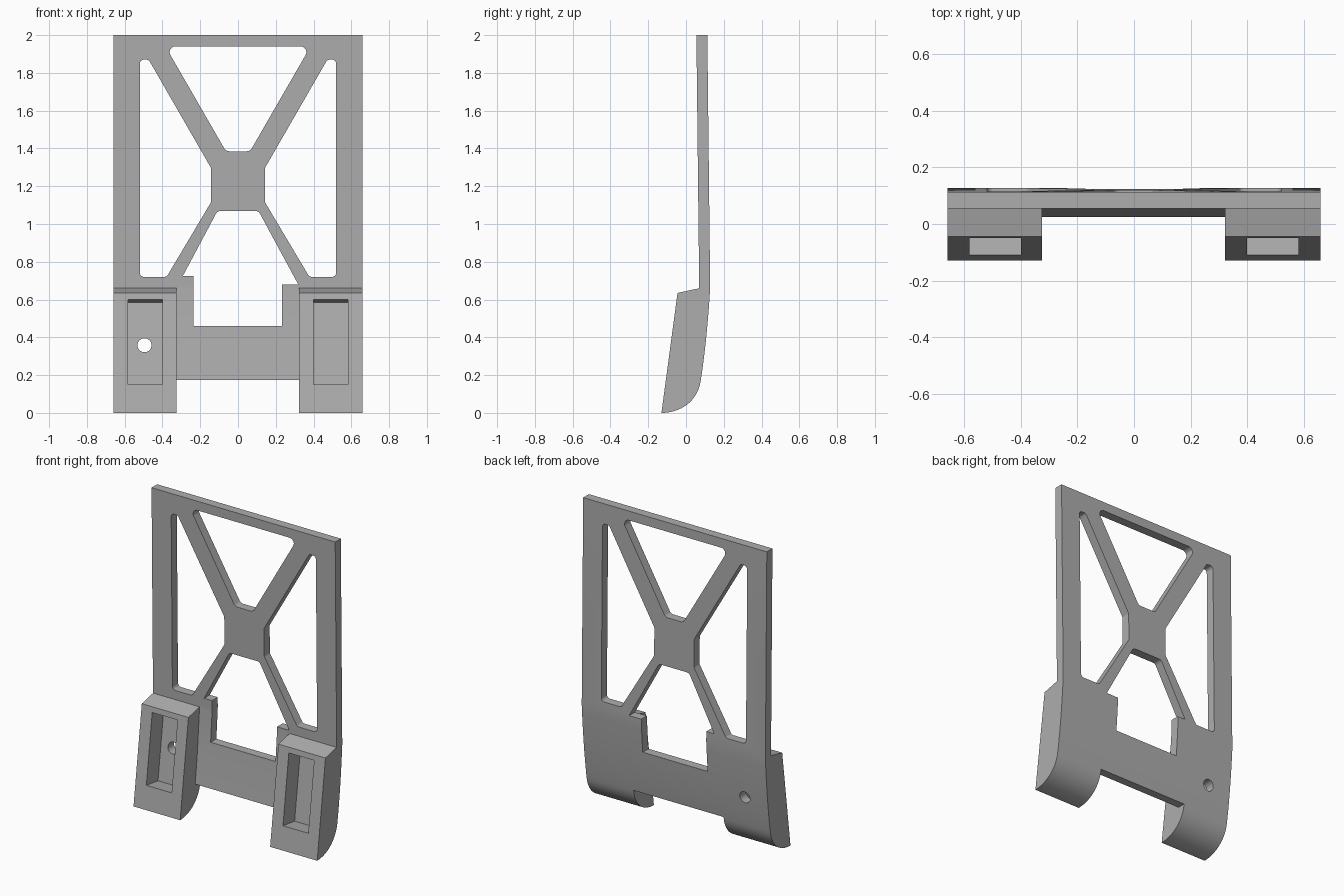
import bpy, bmesh, math
from mathutils import Vector

cube = bpy.data.objects.get("Cube")
if cube:
    bpy.data.objects.remove(cube, do_unlink=True)

grey = bpy.data.materials.new("matte grey")
grey.use_nodes = True
grey.diffuse_color = (0.42, 0.42, 0.42, 1)
grey.node_tree.nodes["Principled BSDF"].inputs["Base Color"].default_value = (0.42, 0.42, 0.42, 1)


def prism(name, points, shift):
    """Extrude a closed outline of 3D points along a vector."""
    bm = bmesh.new()
    face = bm.faces.new([bm.verts.new(p) for p in points])
    ext = bmesh.ops.extrude_face_region(bm, geom=[face])
    moved = [v for v in ext["geom"] if isinstance(v, bmesh.types.BMVert)]
    bmesh.ops.translate(bm, verts=moved, vec=shift)
    bmesh.ops.recalc_face_normals(bm, faces=bm.faces)
    mesh = bpy.data.meshes.new(name)
    bm.to_mesh(mesh)
    bm.free()
    obj = bpy.data.objects.new(name, mesh)
    bpy.context.collection.objects.link(obj)
    mesh.materials.append(grey)
    return obj


def side_prism(name, profile, x0, x1):
    return prism(name, [(x0, y, z) for y, z in profile], (x1 - x0, 0, 0))


def front_prism(name, outline):
    return prism(name, [(x, -0.4, z) for x, z in outline], (0, 0.8, 0))


def rounded(corners, r, steps=6):
    """Replace each corner of an outline by a tangent arc."""
    out = []
    pts = [Vector(c) for c in corners]
    for i, p in enumerate(pts):
        a = (pts[i - 1] - p).normalized()
        b = (pts[(i + 1) % len(pts)] - p).normalized()
        half = a.angle(b) / 2
        centre = p + (a + b).normalized() * (r / math.sin(half))
        start = p + a * (r / math.tan(half)) - centre
        end = p + b * (r / math.tan(half)) - centre
        for k in range(steps + 1):
            d = start.lerp(end, k / steps).normalized()
            out.append(centre + d * r)
    return out


def bezier(p, n):
    """Points on a Bezier curve of any degree."""
    res = []
    d = len(p) - 1
    for i in range(n + 1):
        t = i / n
        res.append(sum((Vector(q) * math.comb(d, k) * t**k * (1 - t)**(d - k)
                        for k, q in enumerate(p)), Vector((0, 0))))
    return res


# Side profile of plate and feet, swept across the full width
back = bezier([(0.128, 0.66), (0.11, 0.37), (0.077, 0.165)], 10)
heel = bezier([(0.077, 0.165), (0.06, 0.06), (-0.03, 0), (-0.13, 0)], 16)
profile = [(0.055, 2), (0.113, 2)] + back + heel[1:] + [(-0.045, 0.635), (0.07, 0.66)]
frame = side_prism("bracket_frame", profile, -0.66, 0.66)

cutters = []

# Space between the feet, leaving a thin curved panel
gap = [(-0.3, -0.1), (0.3, -0.1), (0.3, 0.175), (0.025, 0.175),
       (0.047, 0.37), (0.07, 0.66), (0.0699, 0.67), (-0.3, 0.67)]
cutters.append(side_prism("foot_gap_cutter", gap, -0.325, 0.322))

# Rounded openings around the cross brace
top = [(-0.384, 1.94), (0.384, 1.94), (0.064, 1.385), (-0.064, 1.385)]
cutters.append(front_prism("top_opening_cutter", rounded(top, 0.03)))
side = [(0.52, 1.87), (0.473, 1.87), (0.143, 1.297),
        (0.143, 1.115), (0.378, 0.72), (0.52, 0.72)]
for s, label in ((1, "left"), (-1, "right")):
    outline = rounded([(s * x, z) for x, z in side], 0.022)
    cutters.append(front_prism(label + "_opening_cutter", outline))

# Lower opening with an uneven notch
lower = rounded([(-0.3, 0.71), (-0.108, 1.07), (0.108, 1.07), (0.3, 0.71)], 0.03)
arch = lower[7:21]
notch = [(0.319, 0.68), (0.232, 0.68), (0.232, 0.46),
         (-0.235, 0.46), (-0.235, 0.725), (-0.292, 0.725)]
cutters.append(front_prism("lower_opening_cutter", list(arch) + notch))

# Tilted pocket in each foot
tilt = 0.134
depth = 0.12
pocket = []
for z, d in ((0.15, -0.1), (0.15, depth), (0.6, depth), (0.6, -0.1)):
    pocket.append((-0.13 + tilt * z + d, z - tilt * d))
for s, label in ((1, "left"), (-1, "right")):
    cutters.append(side_prism(label + "_pocket_cutter", pocket, s * 0.40, s * 0.582))

# Screw hole through the right foot
hole = [(-0.495 + 0.037 * math.cos(a), 0.358 + 0.037 * math.sin(a))
        for a in (math.tau * i / 32 for i in range(32))]
cutters.append(front_prism("screw_hole_cutter", hole))

# Apply all cuts, then remove the cutters
bpy.context.view_layer.objects.active = frame
for c in cutters:
    c.hide_render = True
    mod = frame.modifiers.new(c.name, "BOOLEAN")
    mod.operation = "DIFFERENCE"
    mod.solver = "EXACT"
    mod.object = c
    bpy.ops.object.modifier_apply(modifier=mod.name)
for c in cutters:
    bpy.data.objects.remove(c, do_unlink=True)

bpy.ops.object.select_all(action="DESELECT")
frame.select_set(True)
bpy.ops.object.shade_smooth_by_angle(angle=math.radians(25))
